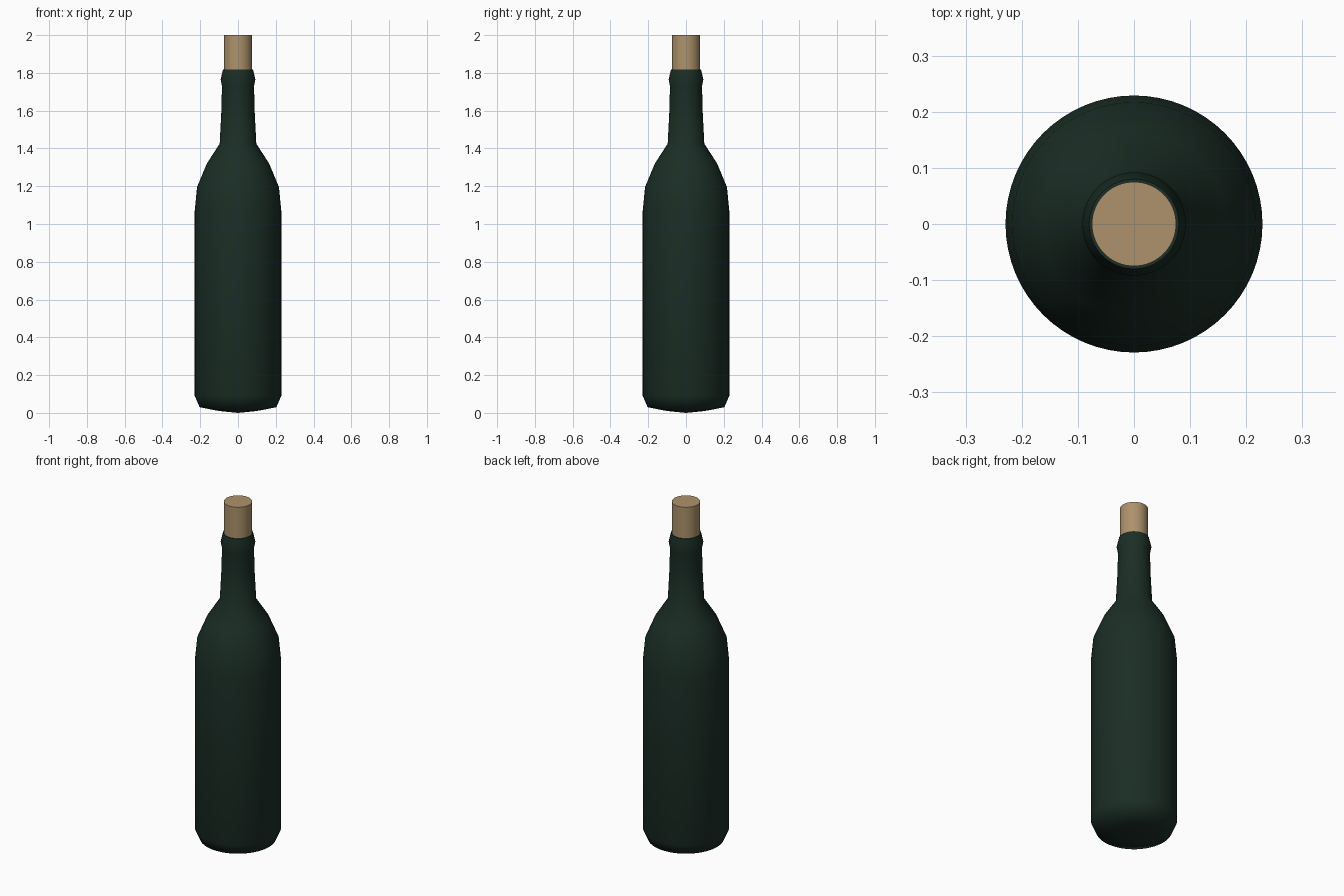
import bpy, bmesh, math

if "Cube" in bpy.data.objects:
    bpy.data.objects.remove(bpy.data.objects["Cube"])

SIDES = 64


def lathe(name, profile, color, angle):
    """Spin a (radius, z) profile around the z axis; ends on the axis are closed."""
    bm = bmesh.new()
    verts = [bm.verts.new((r, 0, z)) for r, z in profile]
    edges = [bm.edges.new(pair) for pair in zip(verts, verts[1:])]
    bmesh.ops.spin(bm, geom=verts + edges, cent=(0, 0, 0), axis=(0, 0, 1),
                   angle=math.tau, steps=SIDES, use_merge=True)
    bmesh.ops.remove_doubles(bm, verts=bm.verts, dist=1e-5)
    bmesh.ops.recalc_face_normals(bm, faces=bm.faces)
    mesh = bpy.data.meshes.new(name)
    bm.to_mesh(mesh)
    bm.free()
    obj = bpy.data.objects.new(name, mesh)
    bpy.context.collection.objects.link(obj)
    mat = bpy.data.materials.new(name + "_material")
    mat.diffuse_color = color
    mat.use_nodes = True
    mat.node_tree.nodes["Principled BSDF"].inputs["Base Color"].default_value = mat.diffuse_color
    mesh.materials.append(mat)
    bpy.ops.object.select_all(action='DESELECT')
    obj.select_set(True)
    bpy.context.view_layer.objects.active = obj
    bpy.ops.object.shade_smooth_by_angle(angle=math.radians(angle))
    return obj


# Glass body: base, wall, shoulder, neck, lip
lathe("bottle", [
    (0, 0.003), (0.1, 0.01), (0.203, 0.03),
    (0.229, 0.09), (0.229, 1.07), (0.217, 1.195), (0.165, 1.32),
    (0.097, 1.425), (0.088, 1.6), (0.085, 1.73),
    (0.092, 1.765), (0.08, 1.817), (0, 1.817),
], (0.011, 0.027, 0.019, 1), 65)

# Cork standing out of the neck
lathe("cork", [
    (0, 1.8), (0.075, 1.8), (0.075, 2.0), (0, 2.0),
], (0.42, 0.29, 0.15, 1), 40)

# Stand the base exactly on the floor
for v in bpy.data.objects["bottle"].data.vertices:
    if v.co.z < 0.005:
        v.co.z = 0
